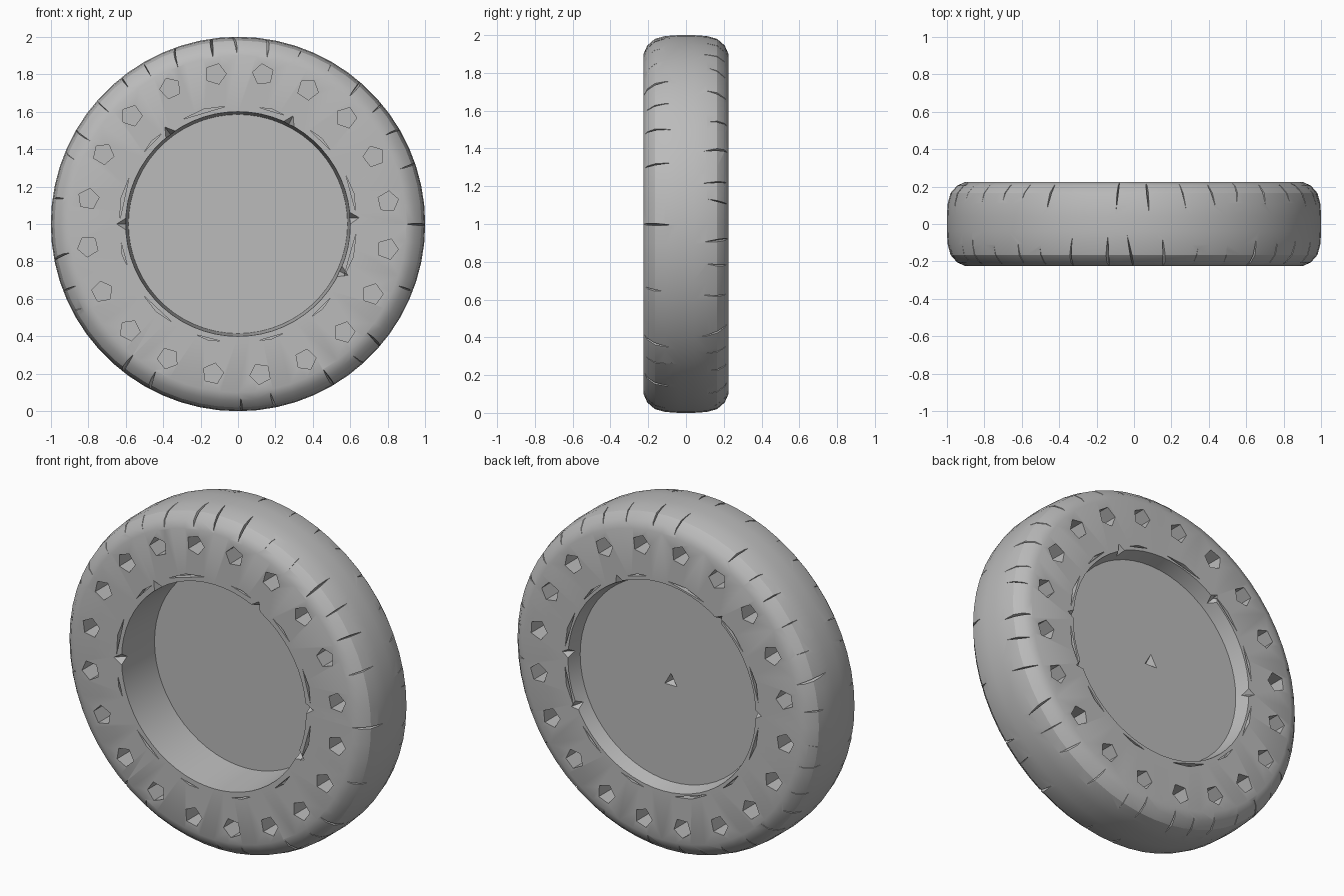
import bpy, bmesh, random
from math import cos, sin, pi, radians, tau
from mathutils import Vector

random.seed(4)
if "Cube" in bpy.data.objects:
    bpy.data.objects.remove(bpy.data.objects["Cube"], do_unlink=True)

HALF = 0.225      # half of the tyre width
SEGMENTS = 60

grey = bpy.data.materials.new("plain grey")
grey.use_nodes = True
grey.diffuse_color = (0.5, 0.5, 0.5, 1)
grey.node_tree.nodes["Principled BSDF"].inputs["Base Color"].default_value = (0.5, 0.5, 0.5, 1)


def polar(r, a, y):
    """Point at radius r and angle a around the wheel axle."""
    return Vector((r * cos(a), y, 1 + r * sin(a)))


def add_hull(bm, points):
    verts = [bm.verts.new(p) for p in points]
    bmesh.ops.convex_hull(bm, input=verts)


def make_object(name, bm):
    bmesh.ops.recalc_face_normals(bm, faces=bm.faces)
    mesh = bpy.data.meshes.new(name)
    bm.to_mesh(mesh)
    bm.free()
    mesh.materials.append(grey)
    obj = bpy.data.objects.new(name, mesh)
    bpy.context.collection.objects.link(obj)
    return obj


# Wheel body: tyre with rounded shoulders and a hub disc set near the back
profile = [(0, 0.06), (0.585, 0.06), (0.6, -HALF), (0.9, -HALF),
           (0.945, -0.205), (0.98, -0.165), (0.995, -0.11), (1, -0.04),
           (1, 0.04), (0.995, 0.11), (0.98, 0.165), (0.945, 0.205),
           (0.9, HALF), (0.61, HALF), (0.59, 0.14), (0, 0.14)]
bm = bmesh.new()
verts = [bm.verts.new(polar(r, 0, y)) for r, y in profile]
edges = [bm.edges.new(pair) for pair in zip(verts, verts[1:])]
bmesh.ops.spin(bm, geom=verts + edges, cent=(0, 0, 1), axis=(0, 1, 0),
               angle=tau, steps=SEGMENTS)
bmesh.ops.remove_doubles(bm, verts=bm.verts, dist=0.0005)
wheel = make_object("wheel", bm)

# Five-sided pits around both sidewalls
pits = bmesh.new()
for side in (-1, 1):
    for i in range(20):
        centre = polar(0.81, radians(8.5 + 18 * i), 0)
        turn = random.uniform(0, tau)
        ring = [Vector((0.057 * cos(turn + k * tau / 5), 0,
                        0.057 * sin(turn + k * tau / 5))) for k in range(5)]
        add_hull(pits, [centre + p + Vector((0, side * y, 0))
                        for p in ring for y in (0.1, HALF + 0.03)])

# Pointed tread grooves running in from both shoulders
grooves = bmesh.new()
for side in (-1, 1):
    for i in range(36):
        a = (i + (0.5 if side > 0 else 0)) * tau / 36 + random.uniform(-0.025, 0.025)
        if random.random() < 0.12:
            continue
        width = random.uniform(0.012, 0.035)
        lean = random.uniform(-0.05, 0.05)
        add_hull(grooves, [polar(1.06, a - width, side * 0.26),
                           polar(1.06, a + width, side * 0.26),
                           polar(random.uniform(0.87, 0.91), a, side * 0.26),
                           polar(1.02, a + lean, side * random.uniform(0.02, 0.09))])

# Thin crescent slots beside the rim
slots = bmesh.new()
for side in (-1, 1):
    for i in range(12):
        a = (i + 0.5) * tau / 12 + random.uniform(-0.05, 0.05)
        span = random.uniform(0.1, 0.2)
        add_hull(slots, [polar(r, a + d, side * y) for y in (0.19, 0.25)
                         for r, d in ((0.632, -span), (0.64, 0), (0.632, span))])

# Torn corners in the rim edge
notches = bmesh.new()
for side in (-1, 1):
    for degrees in (3, 63, 127, 180, 335):
        a = radians(degrees)
        add_hull(notches, [polar(0.57, a - 0.12, side * 0.25),
                           polar(0.57, a + 0.12, side * 0.25),
                           polar(0.675, a, side * 0.25),
                           polar(0.58, a, side * 0.16)])

# Small pointed dent in the middle of the back of the hub
dent = bmesh.new()
add_hull(dent, [polar(0.055, pi / 2 + k * tau / 3, 0.15) for k in range(3)]
         + [polar(0, 0, 0.09)])

cutters = [make_object(name + "_cutter", b) for name, b in
           (("pit", pits), ("groove", grooves), ("slot", slots),
            ("notch", notches), ("dent", dent))]
bpy.ops.object.select_all(action="DESELECT")
bpy.context.view_layer.objects.active = wheel
wheel.select_set(True)
for cutter in cutters:
    cutter.hide_render = True
    mod = wheel.modifiers.new(cutter.name, "BOOLEAN")
    mod.operation = "DIFFERENCE"
    mod.solver = "EXACT"
    mod.use_self = True
    mod.object = cutter
    bpy.ops.object.modifier_apply(modifier=mod.name)
    bpy.data.objects.remove(cutter, do_unlink=True)

bpy.ops.object.shade_smooth_by_angle(angle=radians(25))
